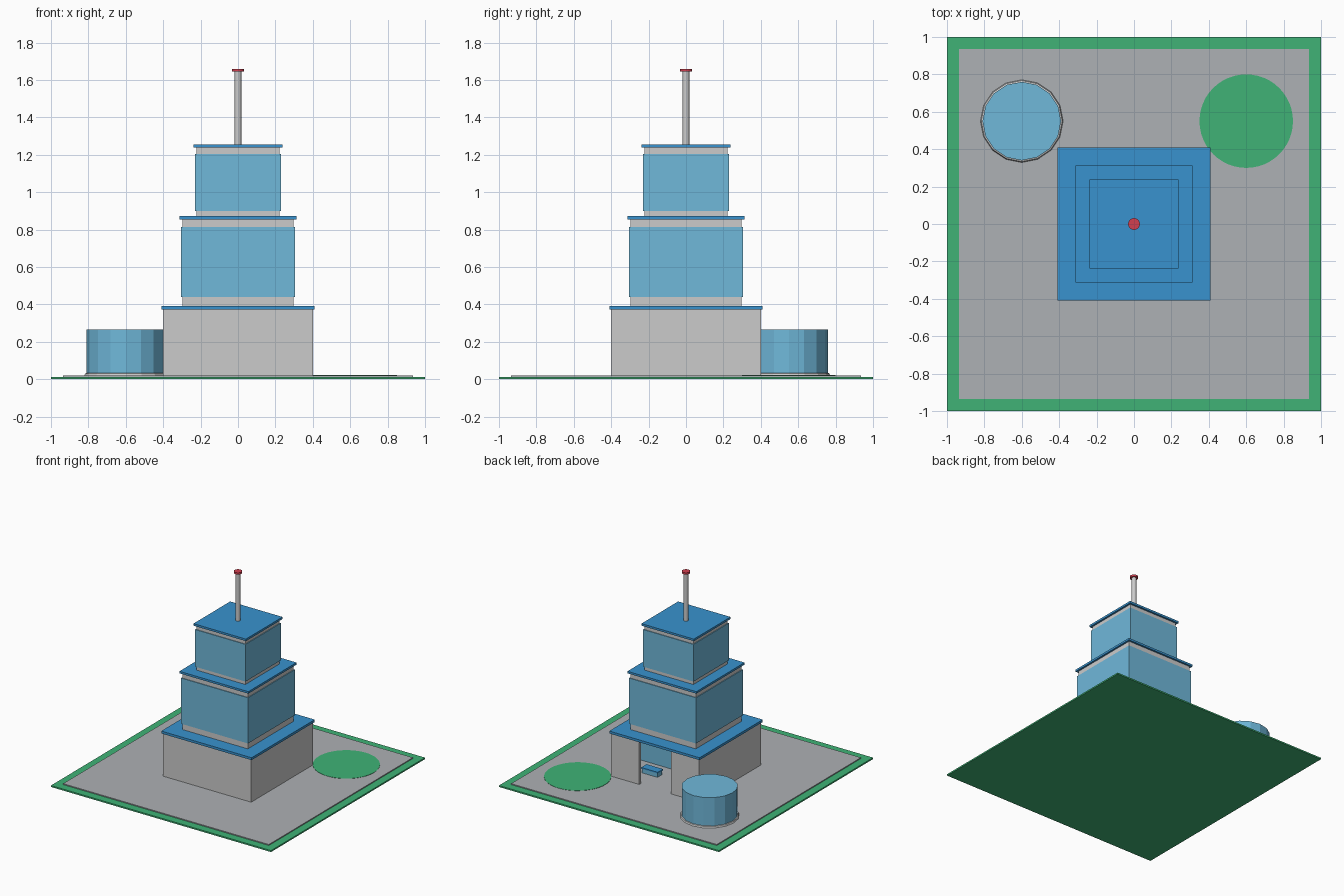
import bpy, math

if "Cube" in bpy.data.objects:
    bpy.data.objects.remove(bpy.data.objects["Cube"])


def material(name, rgb):
    m = bpy.data.materials.new(name)
    m.diffuse_color = (*rgb, 1)
    m.use_nodes = True
    m.node_tree.nodes["Principled BSDF"].inputs["Base Color"].default_value = m.diffuse_color
    return m


GREEN = material("grass", (0.05, 0.45, 0.18))
PAVING = material("paving", (0.42, 0.44, 0.46))
GLASS = material("glass", (0.16, 0.48, 0.70))
ROOF = material("roof_blue", (0.04, 0.29, 0.62))
RED = material("red", (0.65, 0.05, 0.08))


def finish(name, mat):
    o = bpy.context.object
    o.name = name
    if mat:
        o.data.materials.append(mat)
    return o


def box(name, x0, x1, y0, y1, z0, z1, mat=None):
    bpy.ops.mesh.primitive_cube_add(
        size=1, location=((x0 + x1) / 2, (y0 + y1) / 2, (z0 + z1) / 2))
    o = finish(name, mat)
    o.scale = (x1 - x0, y1 - y0, z1 - z0)
    bpy.ops.object.transform_apply(location=False, rotation=False, scale=True)
    return o


def slab(name, h, z0, z1, mat=None):
    return box(name, -h, h, -h, h, z0, z1, mat)


def cylinder(name, x, y, r, z0, z1, sides, mat=None, smooth=False):
    bpy.ops.mesh.primitive_cylinder_add(
        vertices=sides, radius=r, depth=z1 - z0, location=(x, y, (z0 + z1) / 2))
    o = finish(name, mat)
    if smooth:
        bpy.ops.object.shade_smooth_by_angle()
    return o


# Site: lawn, paving and round grass bed
slab("lawn", 1.0, 0, 0.012, GREEN)
slab("paving", 0.935, 0.010, 0.020, PAVING)
cylinder("round_grass_bed", 0.6, 0.55, 0.25, 0.012, 0.022, 48, GREEN)

# Hollow ground floor, open at the back
H, T, DOOR, Z0, Z1 = 0.40, 0.02, 0.145, 0.02, 0.372
box("front_wall", -H, H, -H, -H + T, Z0, Z1)
for s, side in ((-1, "left"), (1, "right")):
    xa, xb = sorted((s * (H - T), s * H))
    box(side + "_wall", xa, xb, -H + T, H - T, Z0, Z1)
    xa, xb = sorted((s * DOOR, s * H))
    box(side + "_back_wall", xa, xb, H - T, H, Z0, Z1)
slab("ground_roof", 0.41, 0.372, 0.392, ROOF)

# Lobby: glass partition and low desk
box("lobby_glass", -0.38, 0.38, 0.02, 0.04, Z0, Z1, GLASS)
box("desk", 0.105, 0.245, 0.16, 0.22, Z0, 0.055, GLASS)
box("desk_top", 0.10, 0.25, 0.155, 0.225, 0.055, 0.065, ROOF)

# Upper storeys: grey core, glass band and overhanging roof
for name, h, z0, g0, g1, z1 in (("middle", 0.298, 0.392, 0.44, 0.815, 0.855),
                                ("upper", 0.223, 0.87, 0.90, 1.205, 1.238)):
    slab(name + "_core", h, z0, z1)
    slab(name + "_glass", h + 0.006, g0, g1, GLASS)
    slab(name + "_roof", h + 0.015, z1, z1 + 0.017, ROOF)

# Mast with red beacon
cylinder("mast", 0, 0, 0.018, 1.25, 1.645, 16, None, True)
cylinder("beacon", 0, 0, 0.032, 1.645, 1.66, 16, RED, True)

# Round glass pavilion with base ring
cylinder("pavilion", -0.6, 0.55, 0.21, 0.012, 0.265, 16, GLASS)
bpy.ops.mesh.primitive_torus_add(
    location=(-0.6, 0.55, 0.018), major_radius=0.204, minor_radius=0.018,
    major_segments=16, minor_segments=8)
finish("pavilion_ring", None)
